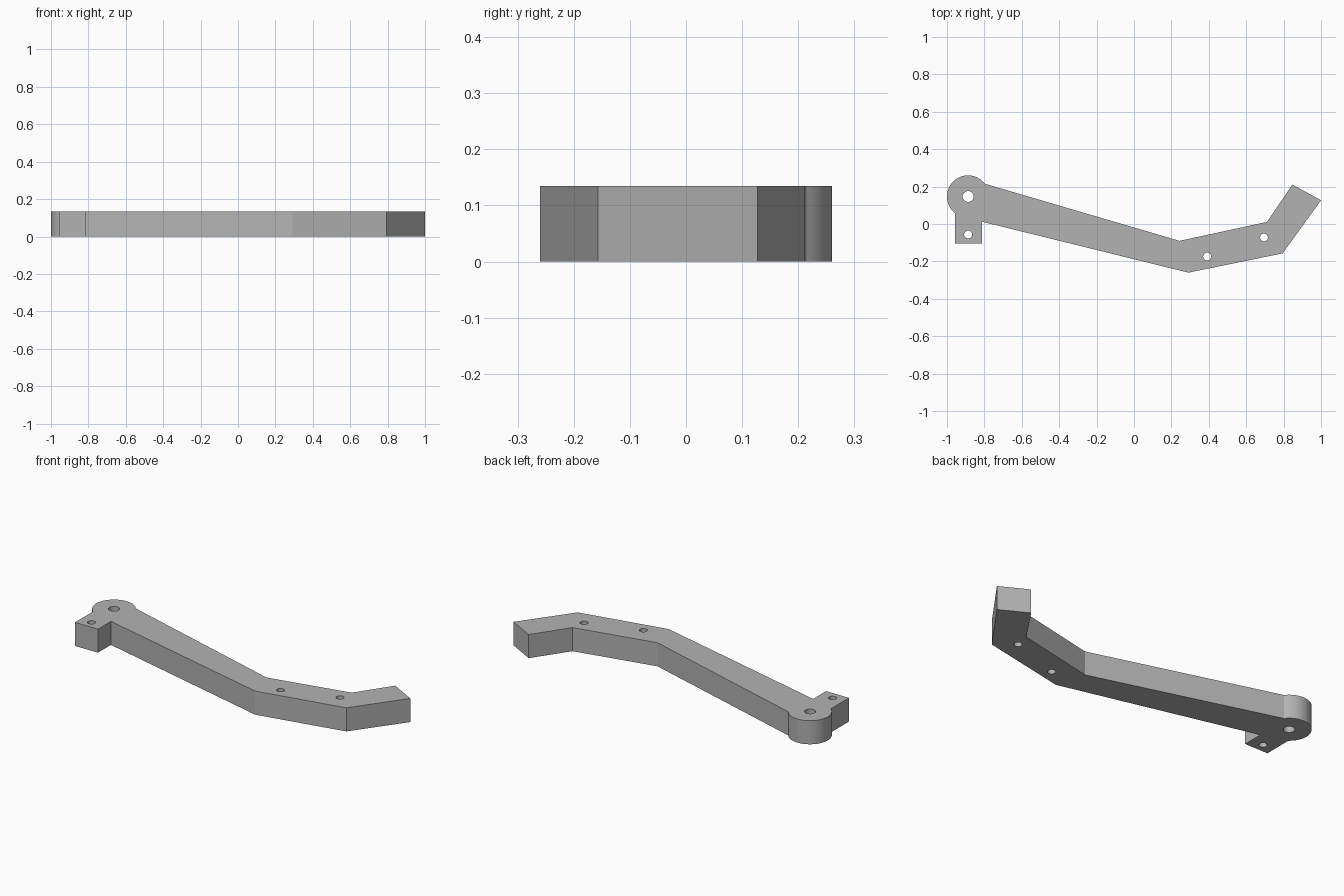
import bpy, bmesh
from math import cos, sin, pi, radians
from mathutils import Vector

cube = bpy.data.objects.get("Cube")
if cube:
    bpy.data.objects.remove(cube, do_unlink=True)

HEIGHT = 0.135
PIVOT = (-0.887, 0.147)


def arc(centre, radius, start, end, steps):
    """Points along an arc, angles in degrees."""
    angles = [radians(start + (end - start) * i / steps) for i in range(steps + 1)]
    return [(centre[0] + radius * cos(a), centre[1] + radius * sin(a)) for a in angles]


def circle(centre, radius, steps=32):
    return arc(centre, radius, 0, 360, steps)[:-1]


# Outline: rounded pivot end, square tab, long arm, bent arm, upturned tip
outline = arc(PIVOT, 0.113, 37, 232, 40) + [
    (-0.957, -0.105), (-0.812, -0.105), (-0.812, 0.012),
    (0.291, -0.26), (0.795, -0.157), (1.0, 0.127),
    (0.847, 0.211), (0.711, 0.011), (0.243, -0.09),
]

# Through holes: pivot, tab and two in the bent arm
holes = [circle(PIVOT, 0.029)]
holes += [circle(c, 0.021) for c in [(-0.887, -0.056), (0.391, -0.174), (0.695, -0.072)]]

# Filled flat profile, extruded to the full thickness
profile = bpy.data.curves.new("lever_profile", "CURVE")
profile.dimensions = "2D"
profile.fill_mode = "BOTH"
profile.extrude = HEIGHT / 2
for loop in [outline] + holes:
    spline = profile.splines.new("POLY")
    spline.points.add(len(loop) - 1)
    for point, (x, y) in zip(spline.points, loop):
        point.co = (x, y, HEIGHT / 2, 1)
    spline.use_cyclic_u = True

helper = bpy.data.objects.new("profile_helper", profile)
bpy.context.collection.objects.link(helper)
bpy.context.view_layer.update()
mesh = bpy.data.meshes.new_from_object(
    helper.evaluated_get(bpy.context.evaluated_depsgraph_get()))
bpy.data.objects.remove(helper, do_unlink=True)

# Weld caps to walls and stand the part on the ground
bm = bmesh.new()
bm.from_mesh(mesh)
bmesh.ops.remove_doubles(bm, verts=bm.verts, dist=0.0005)
bmesh.ops.recalc_face_normals(bm, faces=bm.faces)
lowest = min(v.co.z for v in bm.verts)
bmesh.ops.translate(bm, verts=bm.verts, vec=Vector((0, 0, -lowest)))
bm.to_mesh(mesh)
bm.free()

# Plain grey finish
grey = bpy.data.materials.new("plain_grey")
grey.use_nodes = True
colour = (0.45, 0.45, 0.45, 1)
grey.diffuse_color = colour
grey.node_tree.nodes["Principled BSDF"].inputs["Base Color"].default_value = colour
mesh.materials.clear()
mesh.materials.append(grey)

lever = bpy.data.objects.new("lever_arm", mesh)
bpy.context.collection.objects.link(lever)
bpy.ops.object.select_all(action="DESELECT")
lever.select_set(True)
bpy.context.view_layer.objects.active = lever
bpy.ops.object.shade_smooth_by_angle(angle=pi / 15)
